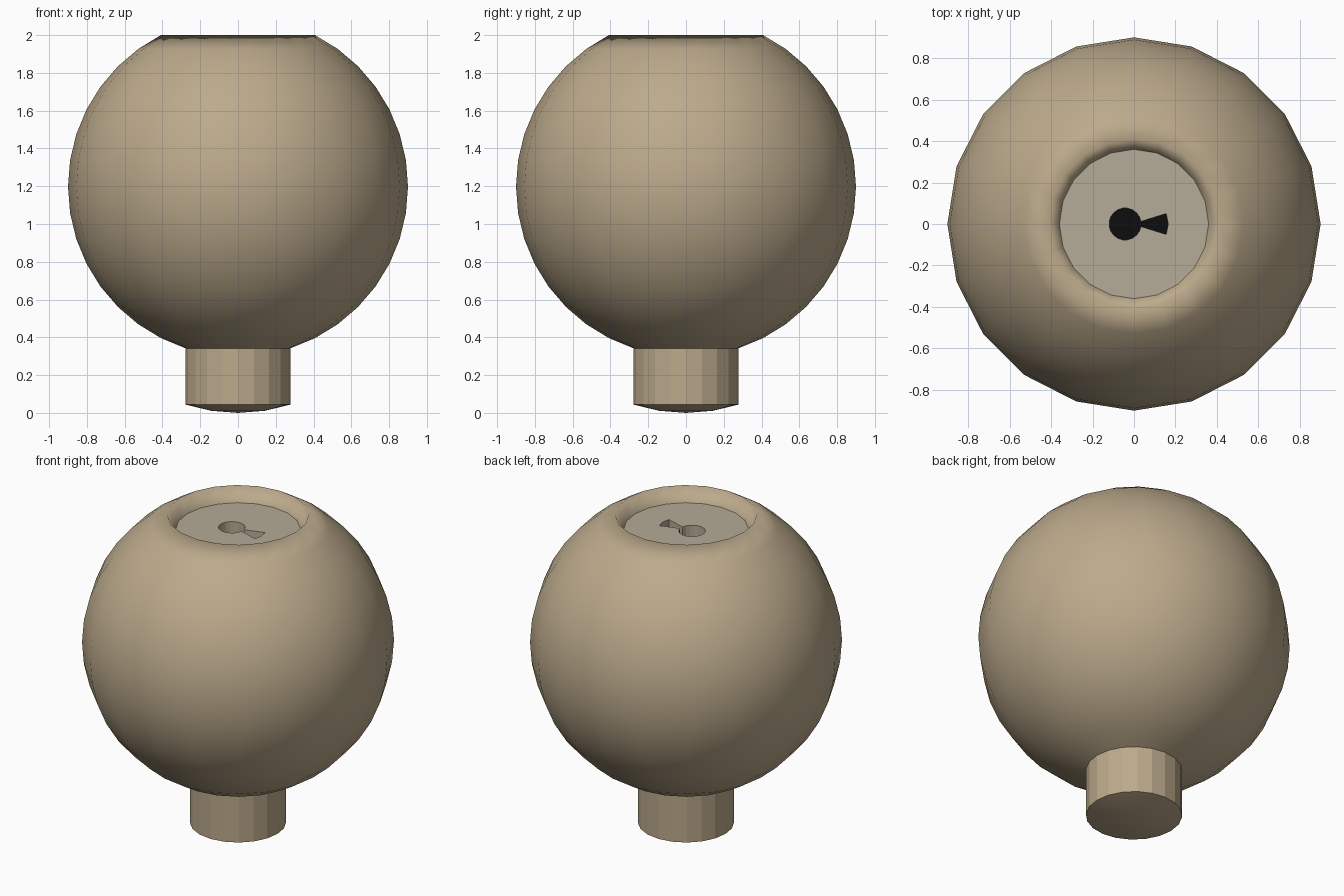
import bpy, bmesh
from math import sin, cos, pi, radians

if "Cube" in bpy.data.objects:
    bpy.data.objects.remove(bpy.data.objects["Cube"])

SIDES = 20
R, CZ = 0.9, 1.198


def material(name, color):
    m = bpy.data.materials.new(name)
    m.diffuse_color = (*color, 1)
    m.use_nodes = True
    m.node_tree.nodes["Principled BSDF"].inputs["Base Color"].default_value = m.diffuse_color
    return m


def finish(name, bm, mats):
    me = bpy.data.meshes.new(name)
    bm.to_mesh(me)
    bm.free()
    ob = bpy.data.objects.new(name, me)
    bpy.context.collection.objects.link(ob)
    for m in mats:
        me.materials.append(m)
    return ob


def lathe(profile):
    """Spin (radius, z) points listed bottom to top around z."""
    bm = bmesh.new()
    rings = []
    for r, z in profile:
        n = SIDES if r > 0 else 1
        rings.append([bm.verts.new((r * cos(2 * pi * i / SIDES),
                                    r * sin(2 * pi * i / SIDES), z)) for i in range(n)])
    for a, b in zip(rings, rings[1:]):
        for i in range(SIDES):
            j = (i + 1) % SIDES
            if len(a) == 1:
                bm.faces.new((a[0], b[j], b[i]))
            else:
                bm.faces.new((a[i], a[j], b[j], b[i]))
    return bm


def ball(deg):
    return R * sin(radians(deg)), CZ + R * cos(radians(deg))


brass = material("aged_metal", (0.5, 0.4, 0.26))
plate = material("lock_metal", (0.46, 0.41, 0.31))
black = material("dark_hole", (0.004, 0.004, 0.004))

# Round knob with a sunken top
bm = lathe([ball(d) for d in range(162, 26, -9)] + [(0.36, 1.91)])
for f in bm.faces:
    f.smooth = True
finish("knob", bm, [brass])

# Neck with flat sides and a slightly domed end
neck_r, neck_top = ball(162)
bm = lathe([(0, 0), (0.141, 0.011), (neck_r, 0.044), (neck_r, neck_top)])
for f in bm.faces:
    f.smooth = f.calc_center_median().z < 0.04
finish("neck", bm, [brass])

# Lock face with a keyhole pocket
Z, DEPTH = 1.91, 0.15
bm = bmesh.new()


def loop(points, z):
    vs = [bm.verts.new((x, y, z)) for x, y in points]
    return vs, [bm.edges.new((vs[i - 1], vs[i])) for i in range(len(vs))]


rim = [(0.36 * cos(2 * pi * i / SIDES), 0.36 * sin(2 * pi * i / SIDES)) for i in range(SIDES)]
hole = [(-0.043 + 0.077 * cos(a), 0.077 * sin(a))
        for a in (radians(9 + 18 * i) for i in range(20))]
hole += [(0.155, -0.05), (0.165, 0), (0.155, 0.05)]
_, outer = loop(rim, Z)
top, inner = loop(hole, Z)
bmesh.ops.triangle_fill(bm, edges=outer + inner, use_beauty=True, normal=(0, 0, 1))
for f in bm.faces:
    f.normal_update()
    if f.normal.z < 0:
        f.normal_flip()
low = [bm.verts.new((v.co.x, v.co.y, Z - DEPTH)) for v in top]
for i in range(len(top)):
    bm.faces.new((top[i], top[i - 1], low[i - 1], low[i]))
floor = bm.faces.new(low)
floor.material_index = 1
finish("lock_face", bm, [plate, black])
